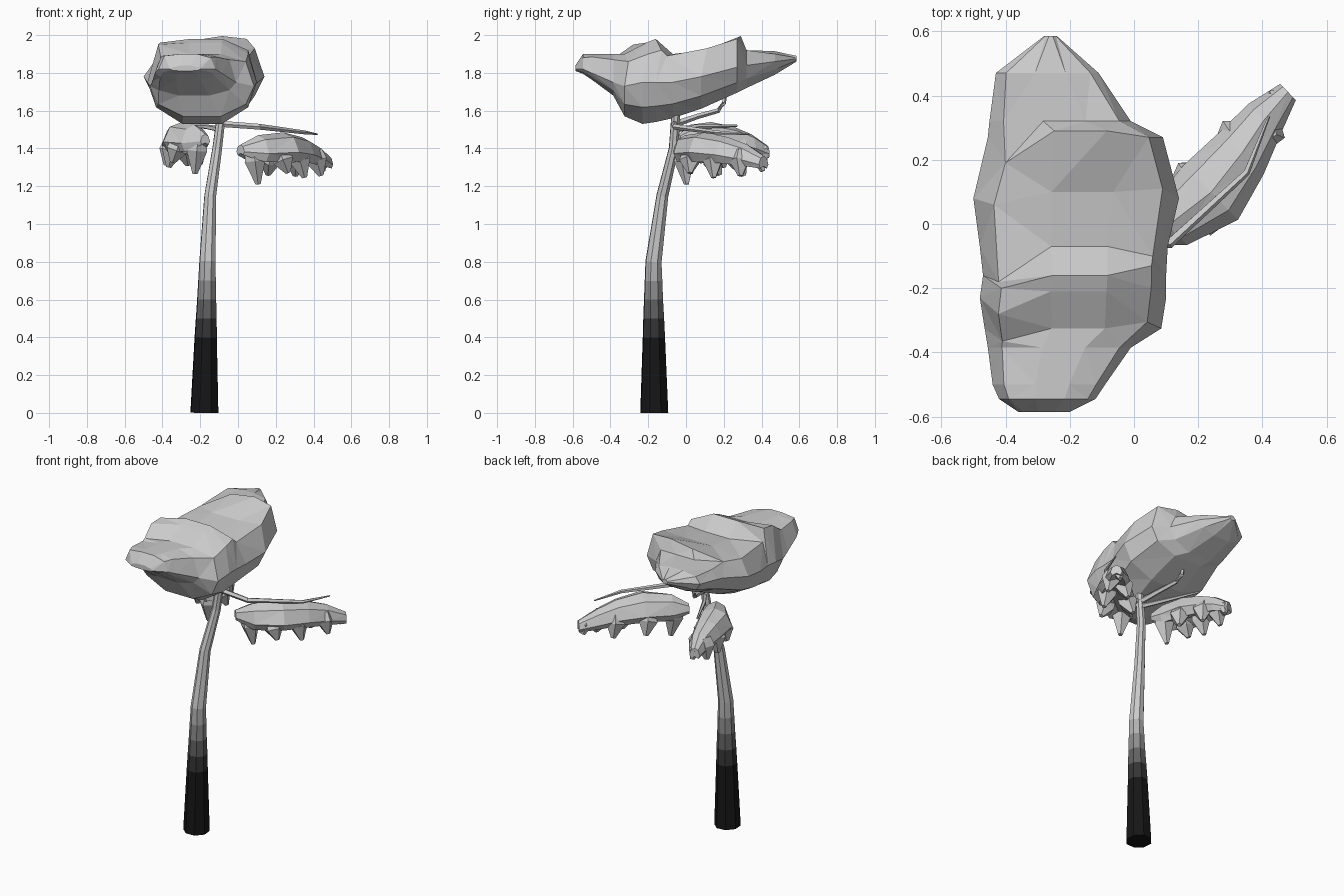
import bpy, bmesh, math
from mathutils import Vector


def loft(bm, rings):
    """Skin a list of equal-length point rings and cap both ends."""
    vs = [[bm.verts.new(p) for p in r] for r in rings]
    n = len(vs[0])
    bands = []
    for a, b in zip(vs, vs[1:]):
        bands.append([bm.faces.new((a[i], a[(i + 1) % n], b[(i + 1) % n], b[i])) for i in range(n)])
    bm.faces.new(vs[0][::-1])
    bm.faces.new(vs[-1])
    return bands


def tube(bm, path, sides):
    """Tapered tube through (x, y, z, radius) points."""
    pts = [Vector(p[:3]) for p in path]
    rings = []
    for i, p in enumerate(pts):
        d = (pts[min(i + 1, len(pts) - 1)] - pts[max(i - 1, 0)]).normalized()
        a = d.cross(Vector((0.31, 0.95, 0.05)) if abs(d.z) > 0.7 else Vector((0, 0, 1))).normalized()
        b = d.cross(a)
        r = path[i][3]
        rings.append([p + r * (a * math.cos(t) + b * math.sin(t))
                      for t in (2 * math.pi * k / sides for k in range(sides))])
    return loft(bm, rings)


def finish(bm, name, triangulate=False):
    bmesh.ops.recalc_face_normals(bm, faces=bm.faces)
    if triangulate:
        bmesh.ops.triangulate(bm, faces=bm.faces)
    me = bpy.data.meshes.new(name)
    bm.to_mesh(me)
    bm.free()
    ob = bpy.data.objects.new(name, me)
    bpy.context.collection.objects.link(ob)
    return ob


# Trunk: leaning taper, dark at the base and fading to grey
path = [(-.178, -.168, 0, .078), (-.171, -.17, .4, .062), (-.168, -.171, .5, .058),
        (-.166, -.172, .6, .053), (-.164, -.172, .7, .049), (-.162, -.172, .8, .045),
        (-.147, -.125, 1.15, .033), (-.11, -.065, 1.4, .027), (-.085, -.053, 1.6, .024)]
bm = bmesh.new()
bands = tube(bm, path, 8)
shades = [.008, .035, .12, .27, .45]
for i, band in enumerate(bands):
    for f in band:
        f.material_index = min(i, 5)
trunk = finish(bm, "trunk")
for i, s in enumerate(shades + [.7]):
    m = bpy.data.materials.new(f"bark_{i}")
    m.diffuse_color = (s, s, s, 1)
    trunk.data.materials.append(m)

# Branches
branches = {
    "right_branch": [(-.09, -.06, 1.53, .017), (.11, -.06, 1.515, .016), (.35, .16, 1.485, .011), (.42, .335, 1.475, .004)],
    "left_branch": [(-.09, -.06, 1.50, .016), (-.17, .06, 1.515, .013), (-.27, .27, 1.52, .006)],
    "crown_branch": [(-.09, -.055, 1.53, .018), (-.14, .06, 1.57, .015), (-.18, .17, 1.60, .013), (-.195, .20, 1.64, .012), (-.2, .21, 1.70, .009)],
}
for name, p in branches.items():
    bm = bmesh.new()
    tube(bm, p, 5)
    finish(bm, name)

# Crown: y, left x, right x, bottom, side, top left, top middle, top right
sections = [
    (-.585, -.36, -.20, 1.81, 1.82, 1.83, 1.84, 1.83),
    (-.545, -.42, -.12, 1.795, 1.82, 1.89, 1.90, 1.88),
    (-.50, -.44, -.09, 1.765, 1.80, 1.89, 1.90, 1.885),
    (-.385, -.455, -.01, 1.68, 1.75, 1.88, 1.90, 1.87),
    (-.325, -.465, .085, 1.57, 1.73, 1.89, 1.90, 1.86),
    (-.23, -.48, .10, 1.53, 1.75, 1.95, 1.96, 1.90),
    (-.16, -.47, .10, 1.54, 1.75, 1.96, 1.98, 1.92),
    (-.07, -.48, .105, 1.56, 1.75, 1.88, 1.90, 1.89),
    (.08, -.50, .14, 1.61, 1.78, 1.87, 1.92, 1.93),
    (.27, -.455, .09, 1.695, 1.83, 1.89, 1.97, 1.98),
    (.32, -.45, -.01, 1.72, 1.84, 1.89, 1.92, 1.92),
    (.47, -.43, -.11, 1.79, 1.86, 1.90, 1.915, 1.90),
    (.585, -.28, -.24, 1.86, 1.875, 1.88, 1.89, 1.88),
]
# Skewed crests: the ridges and valley swing forward on the left, back in the middle
skew = {-.23: (-.05, .02, .03), -.16: (-.04, .0, .03), -.07: (-.11, .0, -.03), -.325: (-.04, .0, .02),
        .08: (-.02, .02, .03), .27: (-.08, .02, 0)}
rings = []
for y, xl, xr, zb, zs, tl, tm, tr in sections:
    low = zb + .4 * (zs - zb)
    kl, km, kr = skew.get(y, (0, 0, 0))
    prof = [(0, zs, 0), (.1, tl, kl), (.38, tm, km), (.68, tm + (.025 if y == .27 else 0), km),
            (.92, tr, kr), (1, zs, 0), (.92, low, 0), (.68, zb, 0), (.32, zb, 0), (.08, low, 0)]
    rings.append([(xl + u * (xr - xl), y + k, z) for u, z, k in prof])
bm = bmesh.new()
loft(bm, rings)
finish(bm, "crown", True)


def frond(name, start, end, side, dz, wide):
    """Arched leaf clump with drooping pointed lobes."""
    s, e = Vector(start), Vector(end)
    u = e - s
    v = Vector((u.y, -u.x)).normalized() * side * wide

    def at(t, off, z):
        p = s + u * t + v * off
        return (p.x, p.y, z + dz)

    # t, centre offset, half width, top, bottom
    spine = [(-.04, 0, .03, 1.42, 1.37), (.12, .035, .085, 1.47, 1.34), (.4, .055, .12, 1.485, 1.345),
             (.66, .035, .095, 1.46, 1.335), (.86, .01, .07, 1.42, 1.32), (1.05, 0, .035, 1.36, 1.30)]
    bm = bmesh.new()
    rings = []
    for t, c, w, zt, zb in spine:
        h = zt - zb
        rings.append([at(t, c + w * a, zb + h * b) for a, b in
                      ((-1, .25), (-.65, .82), (0, 1), (.65, .82), (1, .25), (.7, -.1), (0, .1), (-.7, -.1))])
    loft(bm, rings)
    # lobes: t, base offset, tip offset, tip height
    for t, b, o, z in ((.09, .02, .03, 1.21), (.3, .09, .13, 1.27), (.36, 0, -.06, 1.26),
                       (.55, .07, .10, 1.245), (.68, 0, -.05, 1.255), (.82, .03, .06, 1.255),
                       (.97, 0, -.02, 1.28)):
        r = .058 if t < .9 else .035
        tube(bm, [(*at(t, b, 1.385 if t < .9 else 1.35), r * .8), (*at(t + .01, (b + o) / 2, 1.335), r),
                  (*at(t + .04, o, z), .014)], 5)
    finish(bm, name, True)


# Fronds hanging on either side
frond("right_frond", (.03, -.03), (.458, .39), 1, 0, 1)
frond("left_frond", (-.18, -.02), (-.355, .41), -1, .055, .9)
